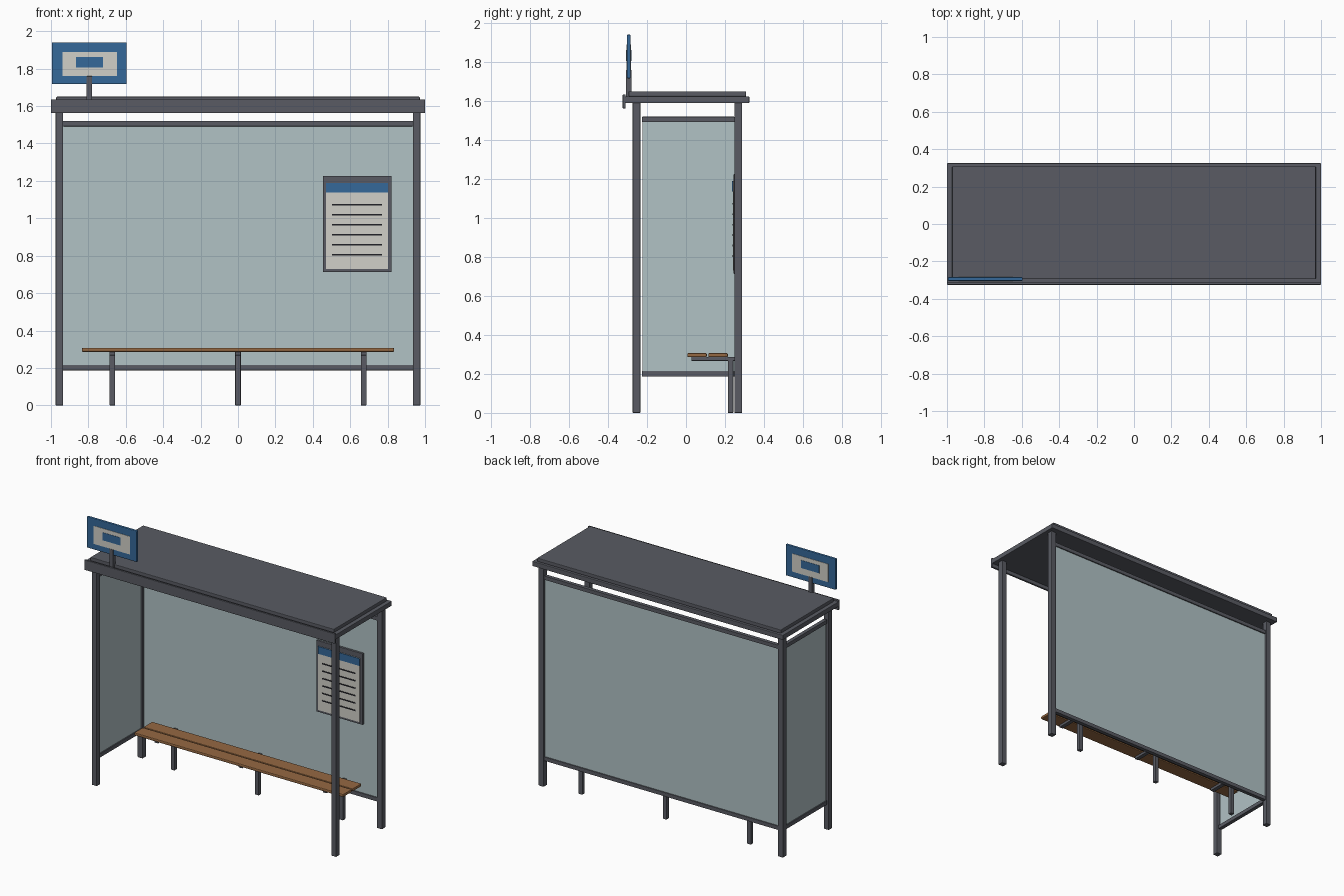
import bpy, bmesh

if "Cube" in bpy.data.objects:
    bpy.data.objects.remove(bpy.data.objects["Cube"])


def material(name, rgb):
    m = bpy.data.materials.new(name)
    m.diffuse_color = (*rgb, 1)
    m.use_nodes = True
    m.node_tree.nodes["Principled BSDF"].inputs["Base Color"].default_value = m.diffuse_color
    return m


STEEL = material("dark_steel", (0.10, 0.105, 0.125))
GLASS = material("pale_glass", (0.44, 0.54, 0.56))
WOOD = material("wood", (0.30, 0.14, 0.055))
BLUE = material("blue_paint", (0.035, 0.14, 0.32))
PAPER = material("off_white", (0.64, 0.63, 0.58))
INK = material("ink", (0.015, 0.015, 0.02))


def box(name, x, y, z, mat, bevel=0.0):
    """Box from (min, max) ranges on each axis, with an optional bevel."""
    bm = bmesh.new()
    bmesh.ops.create_cube(bm, size=1)
    for v in bm.verts:
        v.co = [r[0] if c < 0 else r[1] for c, r in zip(v.co, (x, y, z))]
    mid = [(r[0] + r[1]) / 2 for r in (x, y, z)]
    bmesh.ops.translate(bm, verts=bm.verts, vec=[-c for c in mid])
    mesh = bpy.data.meshes.new(name)
    bm.to_mesh(mesh)
    bm.free()
    mesh.materials.append(mat)
    ob = bpy.data.objects.new(name, mesh)
    ob.location = mid
    bpy.context.collection.objects.link(ob)
    if bevel:
        mod = ob.modifiers.new("bevel", 'BEVEL')
        mod.width = bevel
        mod.segments = 2
    return ob


def around(c, width):
    return (c - width / 2, c + width / 2)


BACK_Y, FRONT_Y, POST_X = 0.268, -0.254, 0.955

# Four corner posts
for side, sx in (("left", -1), ("right", 1)):
    for end, y in (("front", FRONT_Y), ("back", BACK_Y)):
        box(f"{end}_{side}_post", around(sx * POST_X, 0.04), around(y, 0.04),
            (0, 1.592), STEEL, 0.003)

# Roof: slab, raised top sheet and front fascia
box("roof_slab", (-1, 1), (-0.315, 0.325), (1.59, 1.625), STEEL, 0.004)
box("roof_top_sheet", (-0.972, 0.972), (-0.295, 0.308), (1.624, 1.65), STEEL, 0.004)
box("front_fascia", (-1, 1), (-0.325, -0.31), (1.563, 1.635), STEEL, 0.003)

# Back and left glass panels with their rails; the right side is open
box("back_glass", (-0.936, 0.936), around(BACK_Y, 0.012), (0.205, 1.50), GLASS)
box("left_glass", around(-POST_X, 0.012), (-0.222, 0.249), (0.205, 1.50), GLASS)
for level, z in (("lower", 0.201), ("upper", 1.506)):
    box(f"back_{level}_rail", (-0.936, 0.936), around(BACK_Y, 0.028),
        around(z, 0.028), STEEL, 0.002)
    box(f"left_{level}_rail", around(-POST_X, 0.028), (-0.226, 0.249),
        around(z, 0.028), STEEL, 0.002)

# Bench: two slats on three bracketed legs
for name, y in (("front_slat", (0.007, 0.107)), ("rear_slat", (0.115, 0.215))):
    box(name, (-0.835, 0.835), y, (0.286, 0.307), WOOD, 0.006)
for i, x in enumerate((-0.672, 0, 0.672)):
    box(f"bench_leg_{i + 1}", around(x, 0.03), (0.215, 0.243), (0, 0.287), STEEL, 0.003)
    box(f"bench_arm_{i + 1}", around(x, 0.03), (0.027, 0.256), (0.267, 0.287), STEEL, 0.003)

# Timetable board fixed to the back glass
box("timetable_frame", (0.454, 0.822), (0.245, 0.263), (0.713, 1.227), STEEL, 0.003)
box("timetable_sheet", (0.471, 0.803), (0.240, 0.247), (0.73, 1.19), PAPER)
box("timetable_header", (0.471, 0.803), (0.237, 0.242), (1.137, 1.19), BLUE)
for i in range(6):
    box(f"timetable_line_{i + 1}", (0.503, 0.77), (0.238, 0.241),
        around(1.073 - i * 0.0535, 0.009), INK)

# Stop sign on the front left of the roof, plates on both faces
SIGN_Y = -0.294
box("sign_stem", around(-0.795, 0.03), around(SIGN_Y, 0.028), (1.62, 1.76), STEEL, 0.003)
box("sign_board", (-0.995, -0.595), around(SIGN_Y, 0.02), (1.717, 1.941), BLUE, 0.005)
box("sign_plates", (-0.937, -0.648), around(SIGN_Y, 0.025), (1.76, 1.89), PAPER)
box("sign_symbols", (-0.867, -0.722), around(SIGN_Y, 0.029), (1.806, 1.862), BLUE)
